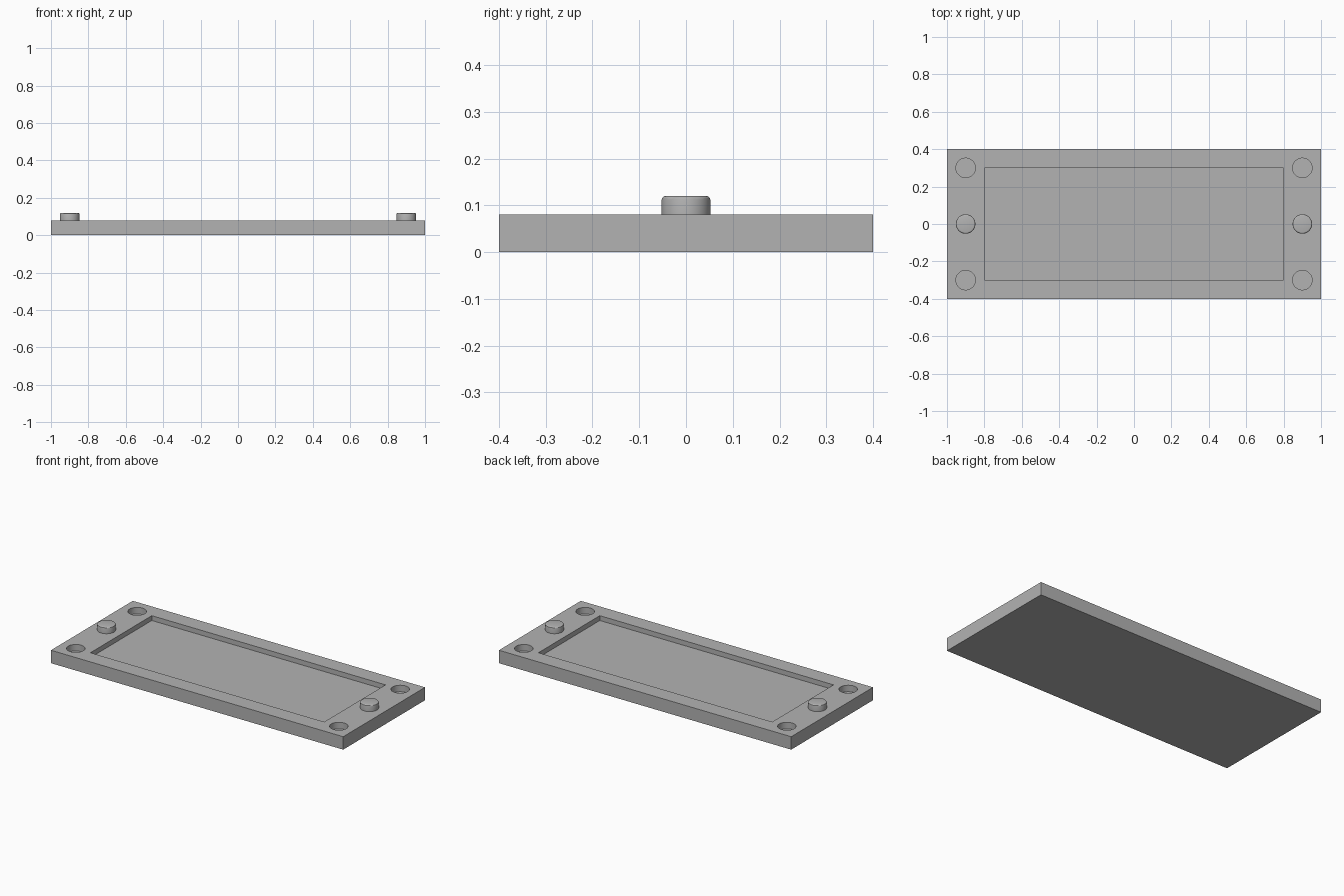
import bpy
import math

if "Cube" in bpy.data.objects:
    bpy.data.objects.remove(bpy.data.objects["Cube"])

grey = bpy.data.materials.new("plain grey")
grey.diffuse_color = (0.45, 0.45, 0.45, 1)
grey.use_nodes = True
grey.node_tree.nodes["Principled BSDF"].inputs["Base Color"].default_value = grey.diffuse_color

TOP = 0.08       # plate thickness
RADIUS = 0.052   # holes and pegs


def finish(obj, name):
    obj.name = name
    obj.data.materials.append(grey)
    return obj


def box(name, size, z):
    bpy.ops.mesh.primitive_cube_add(size=1, location=(0, 0, z))
    obj = bpy.context.object
    obj.scale = size
    bpy.ops.object.transform_apply(location=False, rotation=False, scale=True)
    return finish(obj, name)


def cylinder(name, x, y, bottom, top):
    bpy.ops.mesh.primitive_cylinder_add(
        vertices=48, radius=RADIUS, depth=top - bottom,
        location=(x, y, (top + bottom) / 2))
    return finish(bpy.context.object, name)


def apply_modifiers(obj):
    bpy.ops.object.select_all(action='DESELECT')
    obj.select_set(True)
    bpy.context.view_layer.objects.active = obj
    for mod in list(obj.modifiers):
        bpy.ops.object.modifier_apply(modifier=mod.name)
    bpy.ops.object.shade_smooth_by_angle(angle=math.radians(30))


# Base plate
plate = box("base_plate", (2, 0.8, TOP), TOP / 2)

# Shallow rectangular recess and four blind corner holes
cutters = [box("recess_cutter", (1.6, 0.6, 0.1), TOP - 0.03 + 0.05)]
for x in (-0.9, 0.9):
    for y in (-0.3, 0.3):
        cutters.append(cylinder("hole_cutter", x, y, TOP - 0.04, TOP + 0.05))
for cutter in cutters:
    cutter.hide_render = True
    mod = plate.modifiers.new("cut", 'BOOLEAN')
    mod.operation = 'DIFFERENCE'
    mod.solver = 'EXACT'
    mod.object = cutter
apply_modifiers(plate)
for cutter in cutters:
    bpy.data.objects.remove(cutter, do_unlink=True)

# Locating pegs with rounded top rims
for side, x in (("left", -0.9), ("right", 0.9)):
    peg = cylinder(side + "_peg", x, 0, TOP, TOP + 0.04)
    bevel = peg.modifiers.new("rim", 'BEVEL')
    bevel.width = 0.008
    bevel.segments = 3
    bevel.limit_method = 'WEIGHT'
    weights = peg.data.attributes.new("bevel_weight_edge", 'FLOAT', 'EDGE')
    for edge in peg.data.edges:
        if all(peg.data.vertices[v].co.z > 0 for v in edge.vertices):
            weights.data[edge.index].value = 1
    apply_modifiers(peg)
